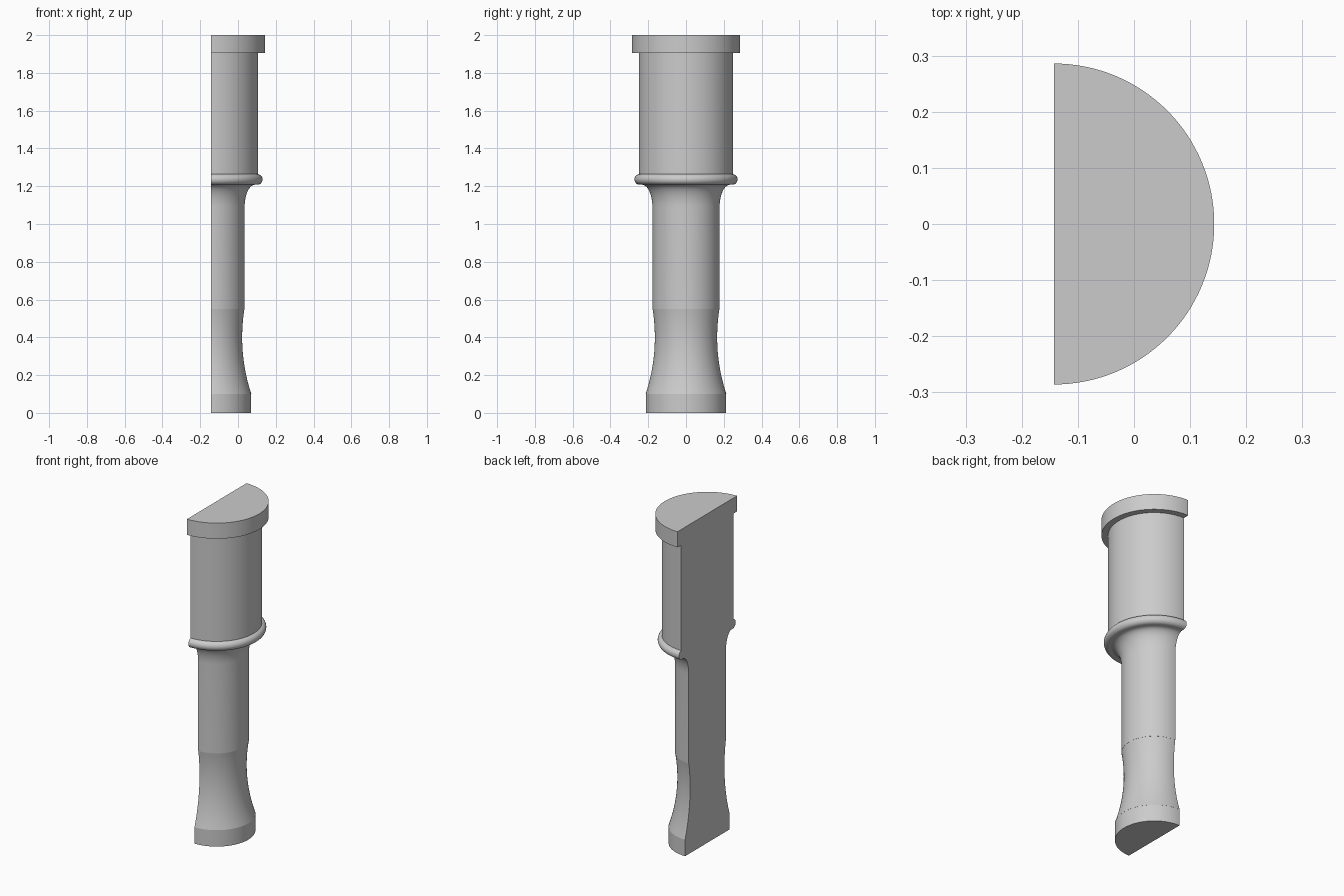
import bpy, bmesh, math

if "Cube" in bpy.data.objects:
    bpy.data.objects.remove(bpy.data.objects["Cube"])

AXIS_X = -0.143      # the flat cut face lies on the turning axis
STEPS = 64

grey = bpy.data.materials.new("plain grey")
grey.diffuse_color = (0.6, 0.6, 0.6, 1)
grey.use_nodes = True
grey.node_tree.nodes["Principled BSDF"].inputs["Base Color"].default_value = (0.6, 0.6, 0.6, 1)


def half_turned(name, outline):
    """Turn an outline of (radius, height) points into a closed half solid."""
    low, high = outline[0][1], outline[-1][1]
    points = [(0, low)] + outline + [(0, high)]
    bm = bmesh.new()
    verts = [bm.verts.new((0, -r, z)) for r, z in points]
    edges = [bm.edges.new(pair) for pair in zip(verts, verts[1:])]
    bmesh.ops.spin(bm, geom=verts + edges, axis=(0, 0, 1), cent=(0, 0, 0),
                   angle=math.pi, steps=STEPS)
    bmesh.ops.remove_doubles(bm, verts=bm.verts, dist=1e-5)
    # close the flat cut side
    rim = [e for e in bm.edges if e.is_boundary]
    bmesh.ops.contextual_create(bm, geom=rim)
    bmesh.ops.recalc_face_normals(bm, faces=bm.faces)
    mesh = bpy.data.meshes.new(name)
    bm.to_mesh(mesh)
    bm.free()
    mesh.materials.append(grey)
    obj = bpy.data.objects.new(name, mesh)
    obj.location.x = AXIS_X
    bpy.context.collection.objects.link(obj)
    bpy.ops.object.select_all(action="DESELECT")
    obj.select_set(True)
    bpy.context.view_layer.objects.active = obj
    bpy.ops.object.shade_smooth_by_angle(angle=math.radians(30))


# Straight foot
half_turned("foot", [(0.213, 0), (0.213, 0.1)])

# Waisted lower grip, a shallow concave arc
BEND, WAIST_Z, WAIST_R = 0.95, 0.4, 0.165
heights = [0.1 + 0.45 * i / 24 for i in range(25)]
waist = [(WAIST_R + BEND - math.sqrt(BEND**2 - (z - WAIST_Z)**2), z) for z in heights]
half_turned("waist", waist)

# Straight shaft flaring out under the ring
flare = [(0.178 + 0.055 * (1 - math.cos(t)), 1.09 + 0.118 * math.sin(t))
         for t in [math.pi / 2 * i / 12 for i in range(13)]]
half_turned("shaft", [(0.178, 0.55)] + flare)

# Rounded ring
bead = [(0.245 + 0.028 * math.cos(t), 1.236 + 0.028 * math.sin(t))
        for t in [math.pi * (i / 16 - 0.5) for i in range(17)]]
half_turned("ring", bead)

# Barrel and top cap
half_turned("barrel", [(0.25, 1.264), (0.25, 1.905)])
half_turned("top_cap", [(0.286, 1.905), (0.286, 2)])
